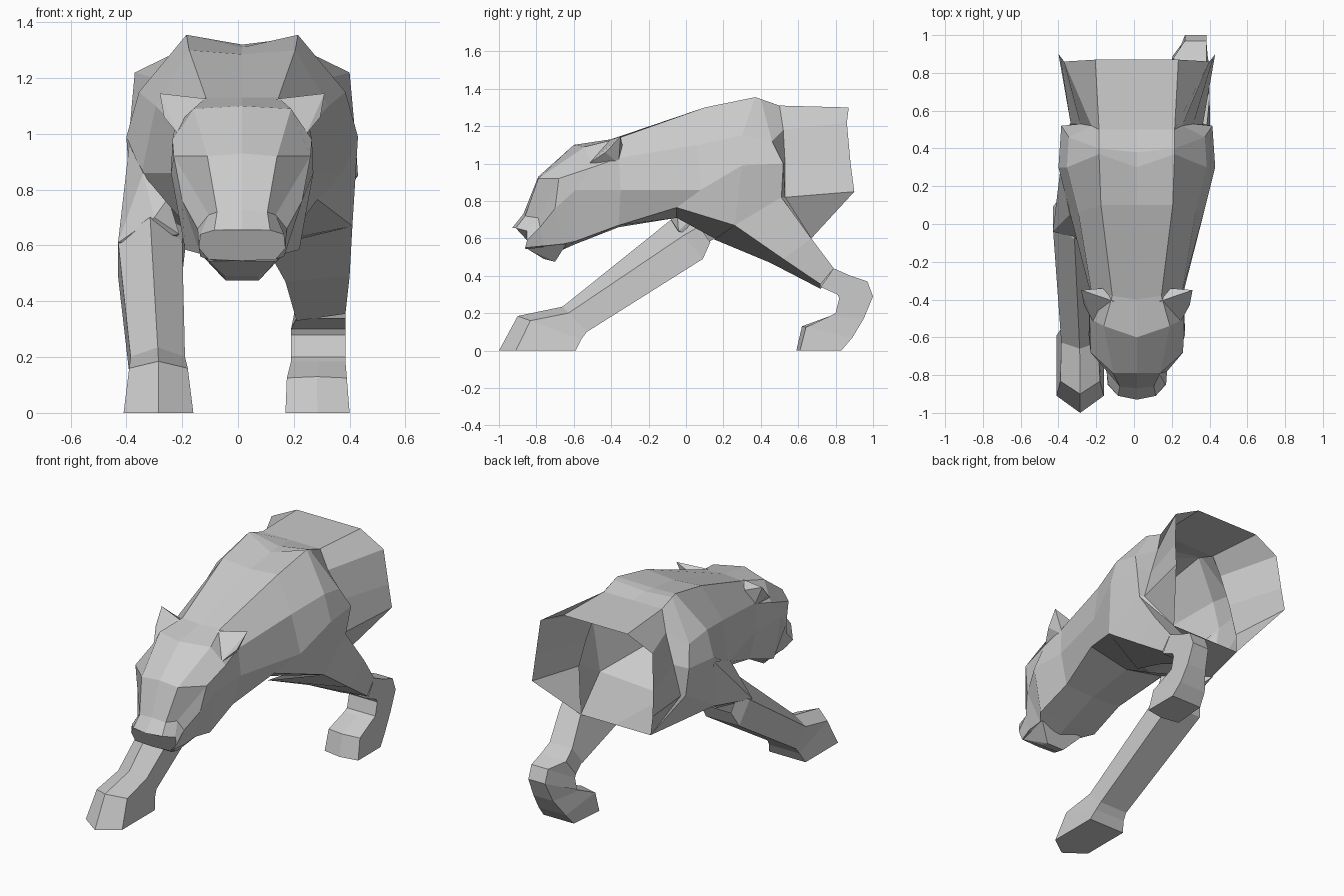
import bpy, bmesh

SHIFT = 0.015  # the trunk sits slightly off centre


def finish(name, bm):
    bmesh.ops.remove_doubles(bm, verts=bm.verts, dist=0.0005)
    bmesh.ops.recalc_face_normals(bm, faces=bm.faces)
    me = bpy.data.meshes.new(name)
    bm.to_mesh(me)
    bm.free()
    ob = bpy.data.objects.new(name, me)
    bpy.context.collection.objects.link(ob)
    return ob


def loft(name, rings, closed=True, cap_end=False):
    bm = bmesh.new()
    rows = [[bm.verts.new(p) for p in r] for r in rings]
    n = len(rows[0])
    for a, b in zip(rows, rows[1:]):
        for i in range(n if closed else n - 1):
            j = (i + 1) % n
            bm.faces.new((a[i], a[j], b[j], b[i]))
    if cap_end:
        bm.faces.new(rows[-1])
    return finish(name, bm)


def hull(name, pts):
    bm = bmesh.new()
    for p in pts:
        bm.verts.new(p)
    bmesh.ops.convex_hull(bm, input=bm.verts)
    return finish(name, bm)


def full(half, closed=True):
    """Mirror a half section that starts on the centre line."""
    back = half[1:-1] if closed else half[1:]
    left = [(-x + SHIFT, y, z) for x, y, z in reversed(back)]
    right = [(x + SHIFT, y, z) for x, y, z in half]
    return right + left if closed else left + right


def limb(x0, x1, yf, zf, yb, zb, ridge, pinch=0):
    """Limb section between a front and a back edge, with a centre ridge."""
    s = (yf + (yb - yf) * ridge, zf + (zb - zf) * ridge)
    xm = (x0 + x1) / 2
    return [(x0, *s), (xm, yf, zf), (x1, *s), (x1, yb, zb), (x0 + pinch, yb, zb)]


neck = [(0, -.40, 1.13), (.13, -.38, 1.13), (.24, -.36, 1.03),
        (.25, -.35, .86), (.20, -.36, .67), (0, -.36, .66)]
back = [(0, .30, 1.31), (.20, .37, 1.355), (.37, .30, 1.15),
        (.415, .30, .99), (.395, .26, .67), (0, .17, .59)]

# Torso
loft("torso", [full(r) for r in (
    neck,
    [(0, .10, 1.285), (.19, .10, 1.30), (.31, .06, 1.10),
     (.36, .08, .86), (.27, -.05, .765), (0, -.05, .71)],
    back)])

# Open rear shell, pinched in behind the waist and flaring backwards
loft("rump", [full(r, False) for r in (
    back[:5],
    [(0, .38, 1.32), (.20, .40, 1.345), (.36, .46, 1.12),
     (.40, .52, 1.0), (.37, .51, .82)],
    [(0, .50, 1.31), (.20, .50, 1.31), (.24, .52, 1.18),
     (.30, .53, 1.0), (.35, .53, .82)],
    [(0, .87, 1.30), (.22, .87, 1.30), (.385, .86, 1.22),
     (.405, .88, 1.0), (.415, .90, .85)])], closed=False)

# Belly floor, folding up on both sides to the rump corners
loft("belly", [full(r, False) for r in (
    [(0, .17, .59), (.395, .26, .67), (.37, .51, .82),
     (.35, .53, .82), (.415, .90, .85)],
    [(0, .67, .60)] + [(.24, .67, .60)] * 4)], closed=False)

# Head
loft("head", [full(r) for r in (
    neck,
    [(0, -.60, 1.10), (.175, -.54, 1.09), (.25, -.50, .98),
     (.255, -.59, .86), (.205, -.59, .585), (0, -.59, .57)],
    [(0, -.79, .93), (.125, -.79, .92), (.245, -.68, .92),
     (.215, -.70, .76), (.15, -.66, .57), (0, -.68, .53)],
    [(0, -.87, .73), (.09, -.86, .72), (.12, -.79, .71),
     (.16, -.78, .66), (.15, -.76, .56), (0, -.76, .53)],
    [(0, -.93, .655), (.10, -.91, .655), (.15, -.85, .64),
     (.155, -.85, .59), (.12, -.86, .55), (0, -.86, .545)])], cap_end=True)

# Lower jaw
hull("jaw", [(s * x + SHIFT, y, z) for s in (-1, 1) for x, y, z in (
    (.12, -.85, .545), (.15, -.64, .57), (.06, -.76, .49), (.06, -.70, .475))])

# Ears
for s, side in ((-1, "a"), (1, "b")):
    hull("ear_" + side, [(s * x + SHIFT, y, z) for x, y, z in (
        (.12, -.41, 1.125), (.18, -.34, 1.10), (.295, -.35, 1.145),
        (.28, -.43, 1.06), (.23, -.36, 1.0), (.23, -.52, 1.0))])

# Shoulder, blending the front leg into the torso
hull("shoulder", [
    (-.39, .29, .96), (-.38, .27, .67), (-.34, .05, .86), (-.43, -.04, .61),
    (-.25, -.05, .77), (-.30, -.08, .70), (-.21, -.04, .64), (-.30, .12, .58)])

# Front leg, reaching forwards
loft("front_leg", [limb(*r) for r in (
    (-.40, -.19, .03, .72, .13, .58, .4),
    (-.43, -.20, -.08, .70, .09, .49, .4),
    (-.385, -.19, -.66, .235, -.53, .10, .25),
    (-.39, -.18, -.90, .185, -.56, .06, .2),
    (-.41, -.16, -1.0, 0, -.59, 0, .22))], cap_end=True)

# Thigh, growing out of the belly
loft("thigh", [
    [(.10, .15, .595), (.41, .26, .67), (.385, .51, .82), (.255, .67, .60)],
    [(.17, .45, .47), (.40, .52, .49), (.40, .67, .60), (.255, .67, .60)],
    [(.21, .72, .33), (.385, .72, .355), (.385, .79, .44), (.23, .79, .44)]])

# Hind shank and paw
loft("hind_leg", [limb(*r) for r in (
    (.21, .385, .72, .34, .79, .44, 0, .02),
    (.19, .385, .81, .30, .88, .40, 0, .02),
    (.19, .385, .82, .28, .97, .37, 0, .08),
    (.19, .385, .80, .20, 1.0, .29, 0, .08),
    (.19, .385, .77, .185, .95, .17, 0, .06),
    (.175, .39, .62, .13, .89, .07, .08, .03),
    (.17, .40, .59, 0, .83, 0, .08, .02))], cap_end=True)
